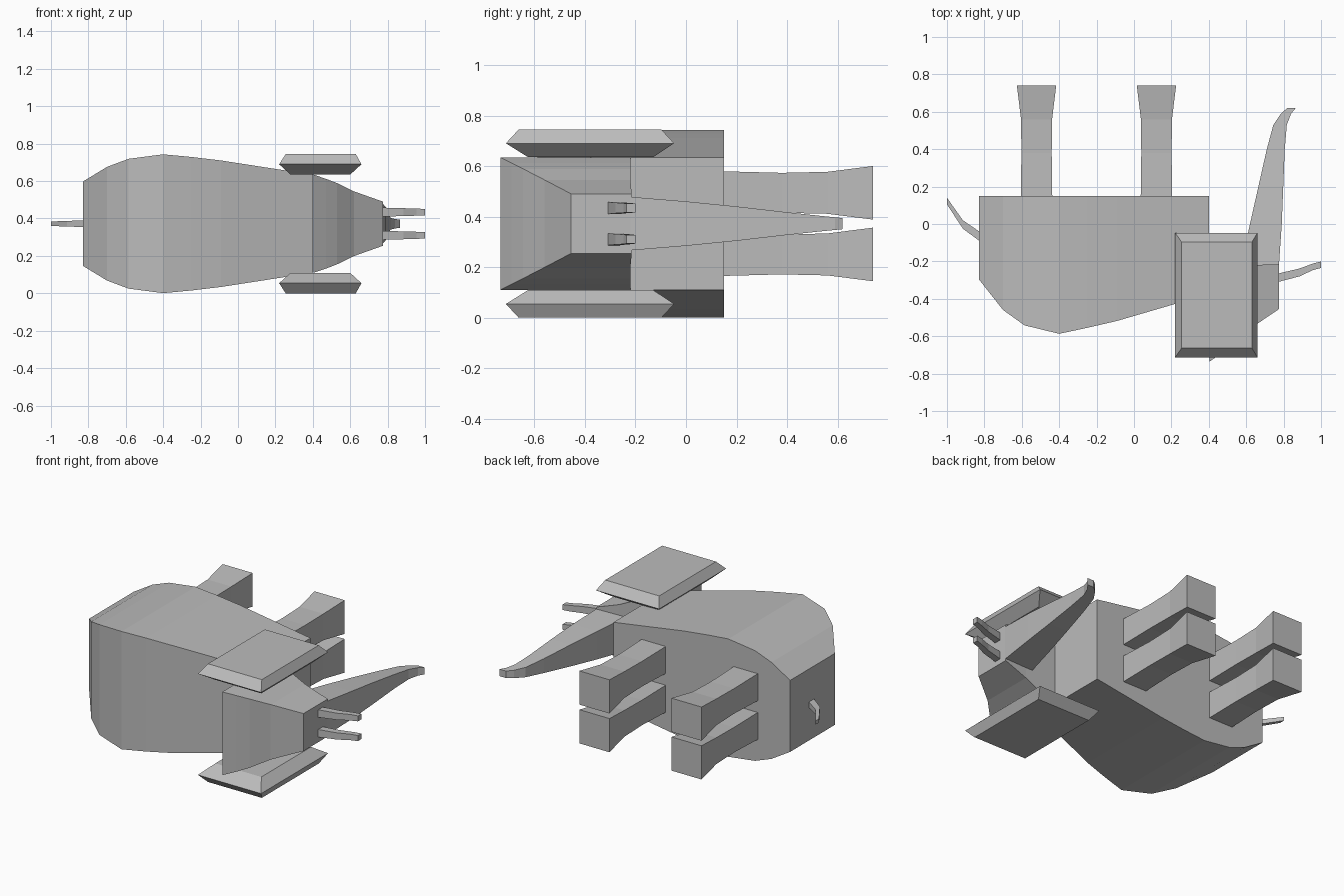
import bpy, bmesh

MID = 0.372  # height of the animal's plane of symmetry (it lies on its side)

grey = bpy.data.materials.new("elephant_grey")
grey.diffuse_color = (0.5, 0.5, 0.5, 1)


def loft(name, axis, sections):
    """Skin a run of rectangles: (position, u0, u1, v0, v1), u and v being the
    two remaining axes in xyz order."""
    bm = bmesh.new()
    rings = []
    for p, u0, u1, v0, v1 in sections:
        ring = []
        for u, v in ((u0, v0), (u1, v0), (u1, v1), (u0, v1)):
            co = [u, v]
            co.insert(axis, p)
            ring.append(bm.verts.new(co))
        rings.append(ring)
    for a, b in zip(rings, rings[1:]):
        for i in range(4):
            j = (i + 1) % 4
            bm.faces.new((a[i], a[j], b[j], b[i]))
    bm.faces.new(rings[0][::-1])
    bm.faces.new(rings[-1])
    bmesh.ops.recalc_face_normals(bm, faces=bm.faces)
    mesh = bpy.data.meshes.new(name)
    bm.to_mesh(mesh)
    bm.free()
    mesh.materials.append(grey)
    obj = bpy.data.objects.new(name, mesh)
    bpy.context.collection.objects.link(obj)
    return obj


def centred(rows, centre=MID):
    """Turn (position, u0, u1, half_width) into full sections."""
    return [(p, a, b, centre - h, centre + h) for p, a, b, h in rows]


# Body: flat belly, arched back and bulging flanks
loft("body", 0, centred([
    (-0.83, -0.295, 0.15, 0.225), (-0.70, -0.46, 0.15, 0.304),
    (-0.585, -0.542, 0.15, 0.347), (-0.40, -0.587, 0.15, 0.371),
    (-0.25, -0.555, 0.15, 0.357), (-0.09, -0.518, 0.15, 0.338),
    (0.40, -0.375, 0.15, 0.262)]))

# Head: tapers to the face, flat along the chin
loft("head", 0, centred([
    (0.405, -0.735, -0.22, 0.262), (0.47, -0.69, -0.22, 0.24),
    (0.53, -0.645, -0.22, 0.217), (0.62, -0.56, -0.22, 0.173),
    (0.775, -0.455, -0.215, 0.118)]))

# Trunk: tapers away from the chin and curls at its tip
loft("trunk", 1, centred([
    (-0.22, 0.572, 0.775, 0.106), (0.0, 0.62, 0.79, 0.088),
    (0.2, 0.665, 0.798, 0.068), (0.4, 0.71, 0.806, 0.045),
    (0.53, 0.745, 0.817, 0.031), (0.59, 0.785, 0.84, 0.025),
    (0.62, 0.82, 0.865, 0.022)]))

# Tail: thin and bent
loft("tail", 0, centred([
    (-0.82, -0.095, -0.045, 0.018), (-0.915, -0.025, 0.02, 0.015),
    (-1.0, 0.105, 0.14, 0.012)]))

for side, s in (("upper", 1), ("lower", -1)):
    # Tusks
    loft(side + "_tusk", 0, centred([
        (0.77, -0.31, -0.265, 0.024), (0.885, -0.28, -0.238, 0.021),
        (0.955, -0.247, -0.212, 0.019), (1.0, -0.235, -0.2, 0.017)],
        MID + s * 0.062))
    # Ears: slabs with bevelled rims
    loft(side + "_ear", 2, [
        (MID + s * 0.263, 0.28, 0.60, -0.625, -0.13),
        (MID + s * 0.318, 0.22, 0.66, -0.713, -0.047),
        (MID + s * 0.372, 0.255, 0.63, -0.663, -0.097)])
    # Legs: flare out at the feet
    for place, x in (("hind", -0.521), ("front", 0.12)):
        rows = [(0.15, 0.084, 0.085), (0.38, 0.081, 0.079),
                (0.56, 0.083, 0.083), (0.74, 0.105, 0.106)]
        loft(f"{side}_{place}_leg", 1,
             centred([(y, x - w, x + w, h) for y, w, h in rows],
                     MID + s * 0.122))
